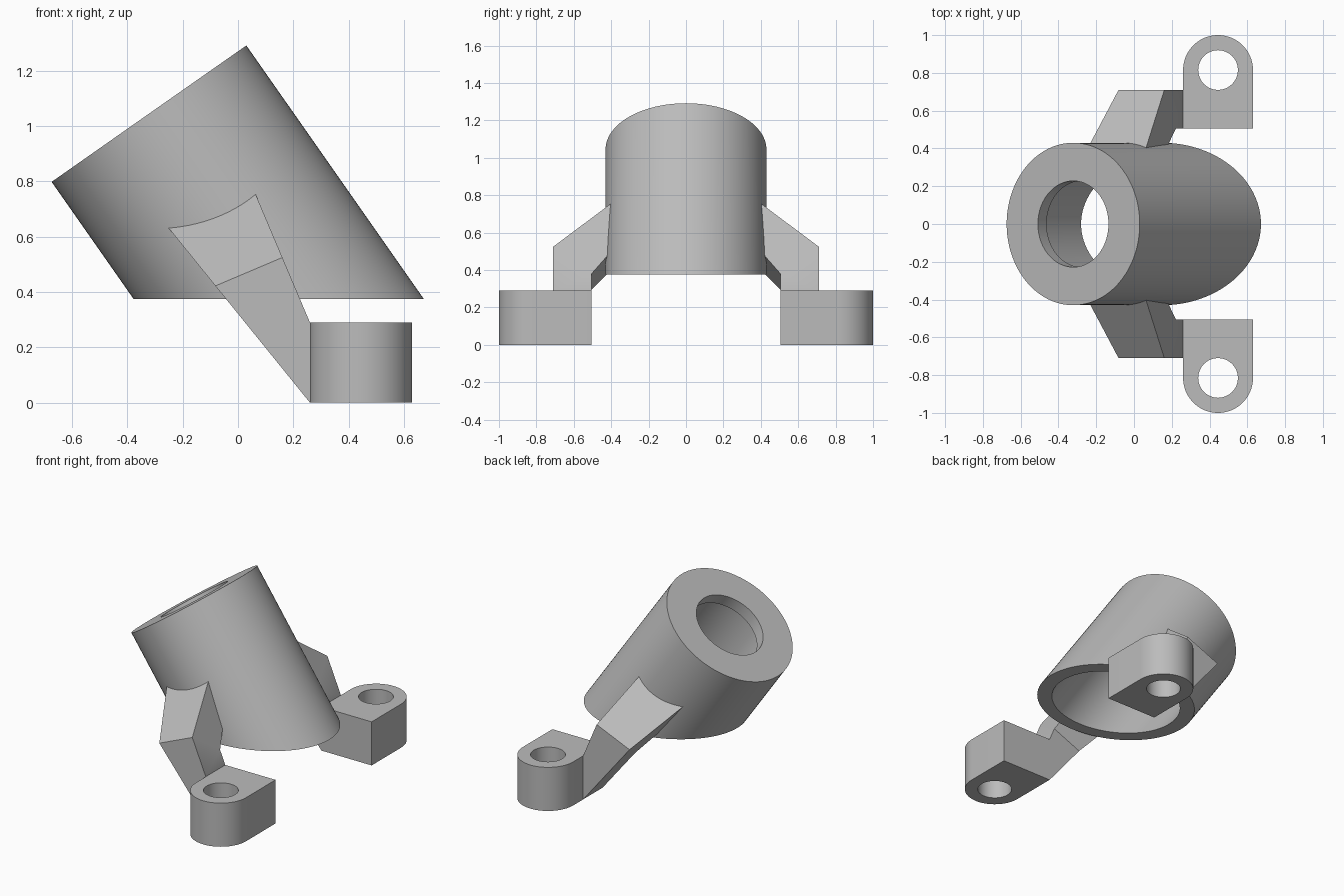
import bpy, bmesh
from math import sin, cos, tan, pi, radians
from mathutils import Vector

cube = bpy.data.objects.get("Cube")
if cube:
    bpy.data.objects.remove(cube)

grey = bpy.data.materials.new("plain grey")
grey.use_nodes = True
grey.diffuse_color = (0.5, 0.5, 0.5, 1)
grey.node_tree.nodes["Principled BSDF"].inputs["Base Color"].default_value = (0.5, 0.5, 0.5, 1)


def finish(name, bm):
    bmesh.ops.recalc_face_normals(bm, faces=bm.faces)
    mesh = bpy.data.meshes.new(name)
    bm.to_mesh(mesh)
    bm.free()
    mesh.materials.append(grey)
    obj = bpy.data.objects.new(name, mesh)
    bpy.context.collection.objects.link(obj)
    bpy.ops.object.select_all(action="DESELECT")
    obj.select_set(True)
    bpy.context.view_layer.objects.active = obj
    bpy.ops.object.shade_smooth_by_angle(angle=radians(30))
    return obj


def bridge(bm, a, b):
    for i in range(len(a)):
        j = (i + 1) % len(a)
        bm.faces.new((a[i], a[j], b[j], b[i]))


# Tilted tube: lip at the top, wide bore, cut level at the bottom
TILT = radians(35)
TOP = Vector((-0.322, 0, 1.045))
AXIS = Vector((sin(TILT), 0, -cos(TILT)))
ACROSS = Vector((cos(TILT), 0, sin(TILT)))
CUT_Z = 0.375
OUTER, BORE, HOLE, LIP = 0.43, 0.35, 0.228, 0.08
SEGMENTS = 96


def tube_ring(bm, radius, depth):
    ring = []
    for i in range(SEGMENTS):
        a = 2 * pi * i / SEGMENTS
        p = TOP + ACROSS * radius * cos(a) + Vector((0, radius * sin(a), 0))
        # depth None means follow the axis down to the level cut
        d = (p.z - CUT_Z) / cos(TILT) if depth is None else depth
        ring.append(bm.verts.new(p + AXIS * d))
    return ring


bm = bmesh.new()
profile = [(OUTER, 0), (HOLE, 0), (HOLE, LIP), (BORE, LIP), (BORE, None), (OUTER, None)]
rings = [tube_ring(bm, r, d) for r, d in profile]
for k in range(len(rings)):
    bridge(bm, rings[k], rings[(k + 1) % len(rings)])
finish("tilted_tube", bm)

# Mounting lugs and bent arms, one pair on each side
LUG_X, LUG_IN, LUG_H = 0.26, 0.505, 0.29
LUG_R, LUG_HOLE = 0.185, 0.105
LUG_C = Vector((LUG_X + LUG_R, 1 - LUG_R, 0))


def arc(radius, start, end, n):
    return [LUG_C + Vector((cos(a), sin(a), 0)) * radius
            for a in (start + (end - start) * i / n for i in range(n + 1))]


def make_lug(name, side):
    bm = bmesh.new()
    outline = arc(LUG_R, 0, pi, 32)
    outline += [Vector((LUG_X, LUG_IN, 0)), Vector((LUG_X + 2 * LUG_R, LUG_IN, 0))]
    edges = []
    for loop in (outline, arc(LUG_HOLE, 0, 2 * pi, 48)[:-1]):
        vs = [bm.verts.new((p.x, p.y * side, 0)) for p in loop]
        edges += [bm.edges.new((vs[i - 1], vs[i])) for i in range(len(vs))]
    bmesh.ops.triangle_fill(bm, edges=edges, use_beauty=True)
    result = bmesh.ops.extrude_face_region(bm, geom=bm.faces[:])
    top = [v for v in result["geom"] if isinstance(v, bmesh.types.BMVert)]
    bmesh.ops.translate(bm, verts=top, vec=(0, 0, LUG_H))
    finish(name, bm)


# Arm edges in the side plane; w is the distance along the upper edge
UPPER = Vector((-0.39, 0, 0.921))
LOWER = Vector((-0.629, 0, 0.777))
UPPER_START = Vector((LUG_X, 0, LUG_H))
LOWER_START = Vector((LUG_X, 0, 0))
W_LOW = UPPER.dot(LOWER_START - UPPER_START)


def upper_at(w):
    return UPPER_START + UPPER * w


def lower_at(w):
    return LOWER_START + LOWER * (w - W_LOW) / UPPER.dot(LOWER)


def make_arm(name, side):
    ARM_OUT, BEND_OUT, BEND_IN = 0.71, 0.255, 0.098
    END_Y, ANGLE = 0.375, radians(51)
    end_out = BEND_OUT + (ARM_OUT - END_Y) / tan(ANGLE)
    end_in = BEND_IN + (LUG_IN - END_Y) * tan(ANGLE)

    def section(lo_out, up_out, up_in, lo_in, y_out, y_in):
        pts = [(lo_out, y_out), (up_out, y_out), (up_in, y_in), (lo_in, y_in)]
        return [bm.verts.new((p.x, y * side, p.z)) for p, y in pts]

    def bent(w_out, w_in, y_out, y_in):
        return section(lower_at(w_out), upper_at(w_out),
                       upper_at(w_in), lower_at(w_in), y_out, y_in)

    bm = bmesh.new()
    base = section(LOWER_START, UPPER_START, UPPER_START, LOWER_START, ARM_OUT, LUG_IN)
    bend = bent(BEND_OUT, BEND_IN, ARM_OUT, LUG_IN)
    end = bent(end_out, end_in, END_Y, END_Y)
    bridge(bm, base, bend)
    bridge(bm, bend, end)
    bm.faces.new(base)
    bm.faces.new(end)
    finish(name, bm)


for label, side in (("front", -1), ("back", 1)):
    make_lug(label + "_lug", side)
    make_arm(label + "_arm", side)
